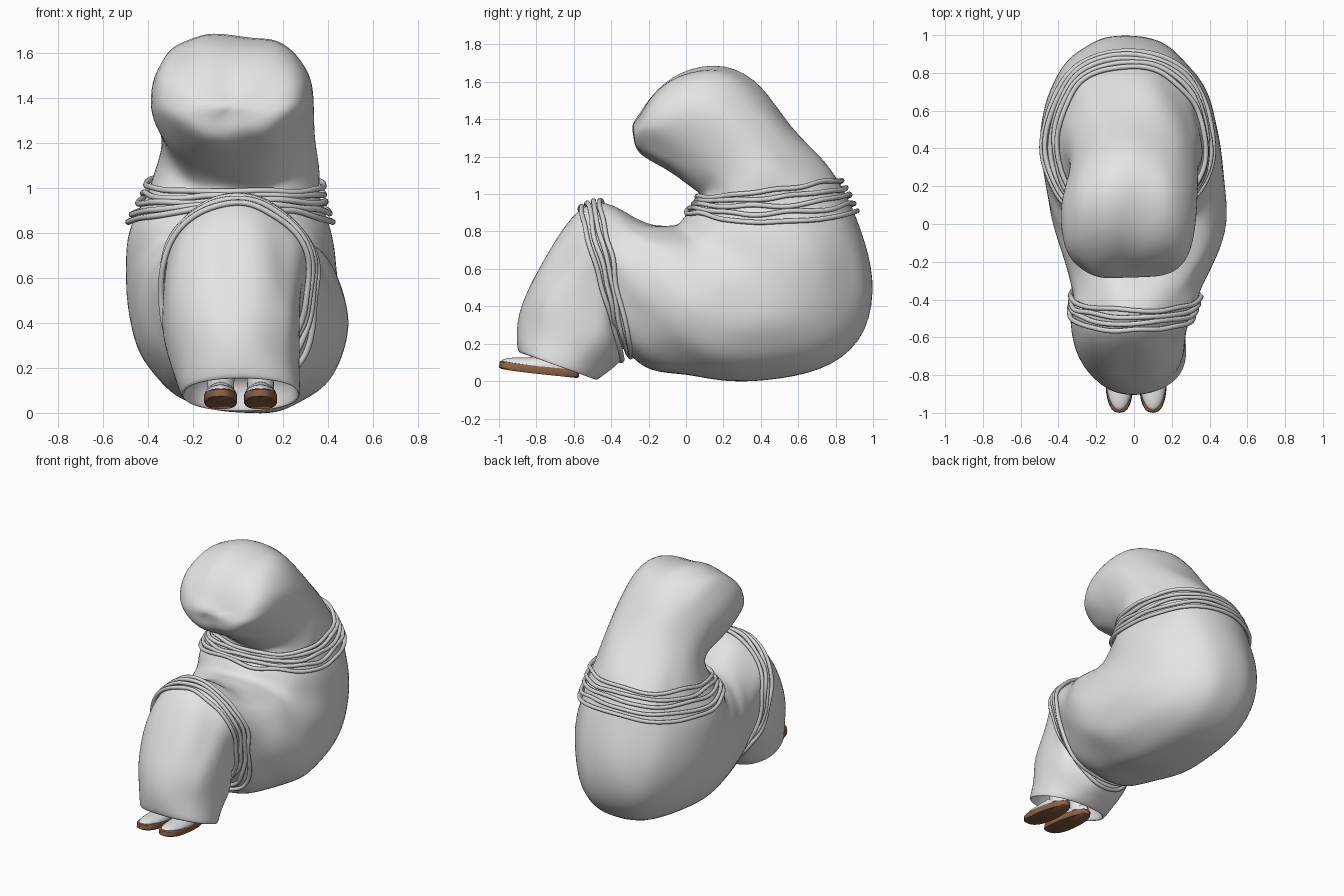
import bpy, bmesh, math
from mathutils import Vector, Matrix, noise
from mathutils.bvhtree import BVHTree

if "Cube" in bpy.data.objects:
    bpy.data.objects.remove(bpy.data.objects["Cube"])


def material(name, r, g, b):
    m = bpy.data.materials.new(name)
    m.use_nodes = True
    m.diffuse_color = (r, g, b, 1)
    m.node_tree.nodes["Principled BSDF"].inputs["Base Color"].default_value = (r, g, b, 1)
    return m


CLOTH = material("grey cloth", .78, .78, .78)
ROPE = material("grey rope", .68, .68, .68)
WHITE = material("white shoe", .8, .8, .8)
BROWN = material("brown sole", .27, .125, .06)


def add_mesh(name, bm, mat):
    bmesh.ops.recalc_face_normals(bm, faces=bm.faces)
    me = bpy.data.meshes.new(name)
    bm.to_mesh(me)
    bm.free()
    me.materials.append(mat)
    for p in me.polygons:
        p.use_smooth = True
    ob = bpy.data.objects.new(name, me)
    bpy.context.collection.objects.link(ob)
    return ob


def power(v, e):
    return math.copysign(abs(v) ** e, v)


# Shrouded body: inner y, z, outer y, z, half width, centre x
SECTIONS = [
    (-.285, 1.31, -.255, 1.43, .16, -.02),
    (-.275, 1.24, -.19, 1.535, .28, -.03),
    (-.19, 1.18, -.05, 1.66, .35, -.03),
    (-.08, 1.11, .22, 1.72, .36, -.03),
    (.02, 1.05, .40, 1.585, .335, -.01),
    (.09, 1.00, .55, 1.38, .335, .01),
    (.08, .97, .74, 1.18, .365, 0),
    (.04, .935, .87, .99, .395, -.025),
    (.005, .90, .95, .81, .435, -.035),
    (-.02, .87, 1.025, .55, .475, -.035),
    (-.045, .845, .985, .25, .48, -.03),
    (-.075, .83, .79, .075, .48, -.01),
    (-.11, .83, .50, .005, .475, .015),
    (-.15, .83, .22, -.02, .46, .035),
    (-.20, .84, 0, .03, .435, .035),
    (-.28, .88, -.20, .045, .37, .025),
    (-.38, .935, -.32, .15, .335, .01),
    (-.49, .965, -.35, .24, .315, 0),
    (-.61, .90, -.35, .23, .31, -.02),
    (-.73, .71, -.34, .17, .31, -.03),
    (-.86, .48, -.36, .11, .295, -.02),
    (-.895, .32, -.41, .05, .275, -.01),
    (-.905, .145, -.485, -.005, .265, .015),
    (-.88, .15, -.49, .02, .245, .015),
    (-.85, .28, -.45, .14, .235, .01),
]
SIDES = 24
bm = bmesh.new()
rings = []
for i, (y0, z0, y1, z1, w, cx) in enumerate(SECTIONS):
    a, b = Vector((cx, y0, z0)), Vector((cx, y1, z1))
    ring = []
    for k in range(SIDES):
        t = math.tau * k / SIDES
        c, s = math.cos(t), math.sin(t)
        p = (a + b) / 2 + (b - a) / 2 * power(c, .9)
        # Legs are boxier on their underside
        p.x += w * 1.01 * power(s, .7 if 15 < i < 20 and c > 0 else .9)
        # The back narrows a little, more so on the left
        p.x *= 1 - (.3 if p.x > 0 else .2) * max(0, p.y - .42)
        # Soft lumps in the cloth
        if i < len(SECTIONS) - 3:
            p += noise.noise_vector(p * 6.3) * .035
        ring.append(bm.verts.new(p))
    rings.append(ring)
# Shallow dip between the two lumps on the crown
for ring in rings[2:4]:
    for v in ring:
        if v.co.z > 1.5:
            v.co.z -= .025 * math.exp(-(v.co.x / .08) ** 2)
            v.co.z += .02 * math.exp(-((abs(v.co.x) - .15) / .08) ** 2)
for r0, r1 in zip(rings, rings[1:]):
    for k in range(SIDES):
        j = (k + 1) % SIDES
        bm.faces.new((r0[k], r0[j], r1[j], r1[k]))
tip = bm.verts.new((-.02, -.285, 1.37))
inside = bm.verts.new((.01, -.64, .24))
for ring, centre in ((rings[0], tip), (rings[-1], inside)):
    for k in range(SIDES):
        bm.faces.new((ring[k], ring[(k + 1) % SIDES], centre))
body = add_mesh("shrouded_body", bm, CLOTH)
sub = body.modifiers.new("smooth", 'SUBSURF')
sub.levels = sub.render_levels = 2

tree = BVHTree.FromObject(body, bpy.context.evaluated_depsgraph_get())


# Ropes hug the body in a tilted plane between a front and a back point
def rope(name, front, back, sag, seed, loose):
    a, b = Vector((0, *front)), Vector((0, *back))
    mid, axis = (a + b) / 2, (b - a).normalized()
    up = Vector((1, 0, 0)).cross(axis)
    cu = bpy.data.curves.new(name, 'CURVE')
    cu.dimensions = '3D'
    cu.bevel_depth = .0135
    cu.bevel_resolution = 2
    cu.resolution_u = 3
    points = []
    for k in range(48):
        t = math.tau * k / 48
        d = axis * math.cos(t) + Vector((math.sin(t), 0, 0))
        wave = noise.noise(d * 2 + Vector((seed, 0, 0))) * .02
        start = mid + up * (wave - sag * math.sin(t) ** 2)
        hit = tree.ray_cast(start, d.normalized())[0]
        if hit:
            points.append(hit + d.normalized() * (.008 + loose))
    sp = cu.splines.new('NURBS')
    sp.points.add(len(points) - 1)
    for sp_point, p in zip(sp.points, points):
        sp_point.co = (*p, 1)
    sp.use_cyclic_u = True
    sp.order_u = 4
    cu.materials.append(ROPE)
    ob = bpy.data.objects.new(name, cu)
    bpy.context.collection.objects.link(ob)


for n in range(5):
    rope(f"waist_rope_{n + 1}", (0, .91 + .018 * n), (.9, .91 + .042 * n), .06 - .012 * n, n * 3.7, .014)
for n in range(4):
    rope(f"knee_rope_{n + 1}", (-.57 + .037 * n, .95), (-.365 + .02 * n, .2), 0, n * 2.3 + 20, .008)


# Shoes: a tapered slab sole under a rounded upper
def shoe(side, x):
    place = Matrix.Translation((x, -.785, .06)) @ Matrix.Rotation(math.radians(-6), 4, 'X')
    bm = bmesh.new()
    rows = []
    for z, s in ((-.022, .95), (-.016, 1), (.014, 1), (.02, .96)):
        row = []
        for k in range(28):
            t = math.tau * k / 28
            y = .215 * s * power(math.sin(t), .85)
            half = .08 - .014 * (y / .215 + 1) / 2
            toe = .008 * max(0, -y / .215) ** 3
            row.append(bm.verts.new((half * s * power(math.cos(t), .8), y, z + toe)))
        rows.append(row)
    for r0, r1 in zip(rows, rows[1:]):
        for k in range(28):
            j = (k + 1) % 28
            bm.faces.new((r0[k], r0[j], r1[j], r1[k]))
    bm.faces.new(rows[0])
    bm.faces.new(rows[-1])
    sole = add_mesh(side + "_shoe_sole", bm, BROWN)
    sole.matrix_world = place

    bm = bmesh.new()
    bmesh.ops.create_uvsphere(bm, u_segments=24, v_segments=16, radius=1)
    for v in bm.verts:
        rise = .045 + .045 * max(0, v.co.y + .3)
        v.co = Vector((v.co.x * (.071 - .008 * v.co.y), v.co.y * .207,
                       .016 + max(0, v.co.z) * rise + .007 * max(0, -v.co.y) ** 3))
    upper = add_mesh(side + "_shoe_upper", bm, WHITE)
    upper.matrix_world = place

    # Ankle disappearing into the trouser opening
    bm = bmesh.new()
    bmesh.ops.create_cone(bm, cap_ends=True, segments=20, radius1=.058, radius2=.065, depth=.2)
    ankle = add_mesh(side + "_ankle", bm, WHITE)
    ankle.location = (x, -.67, .17)
    for ob in (sole, upper, ankle):
        ob.select_set(True)
        bpy.context.view_layer.objects.active = ob
        bpy.ops.object.shade_smooth_by_angle(angle=math.radians(40))
        ob.select_set(False)


bpy.ops.object.select_all(action='DESELECT')
shoe("left", .1)
shoe("right", -.077)
